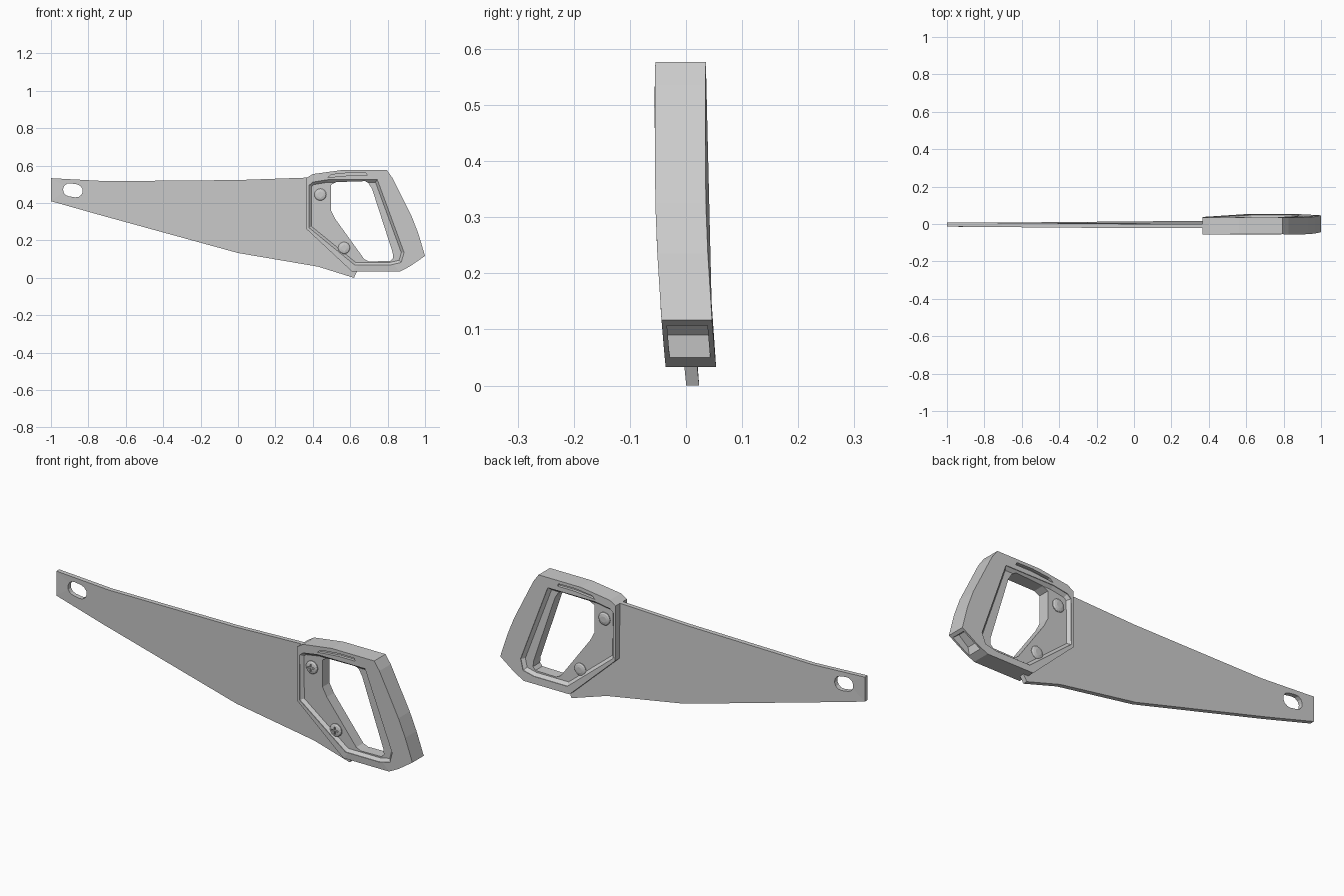
import bpy, bmesh, math
from mathutils import Matrix

if "Cube" in bpy.data.objects:
    bpy.data.objects.remove(bpy.data.objects["Cube"])


def finish(name, bm, helper=False):
    bmesh.ops.recalc_face_normals(bm, faces=bm.faces[:])
    me = bpy.data.meshes.new(name)
    bm.to_mesh(me)
    bm.free()
    ob = bpy.data.objects.new(name, me)
    bpy.context.collection.objects.link(ob)
    ob.hide_render = helper
    return ob


def prism(name, pts, y0, y1, helper=False, inset=0, depth=0):
    """Extrude an x/z outline from y0 to y1, optionally ending in a sloped cap."""
    bm = bmesh.new()
    rings = [[bm.verts.new((x, y, z)) for x, z in pts] for y in (y0, y1)]
    bm.faces.new(rings[0])
    cap = bm.faces.new(rings[1][::-1])
    n = len(pts)
    for i in range(n):
        j = (i + 1) % n
        bm.faces.new((rings[0][i], rings[0][j], rings[1][j], rings[1][i]))
    if inset:
        bmesh.ops.recalc_face_normals(bm, faces=bm.faces[:])
        bmesh.ops.inset_region(bm, faces=[cap], thickness=inset, depth=depth,
                               use_even_offset=True)
    return finish(name, bm, helper)


def cut(ob, cutters):
    for c in cutters:
        m = ob.modifiers.new("cut", 'BOOLEAN')
        m.operation = 'DIFFERENCE'
        m.solver = 'EXACT'
        m.object = c
    bpy.context.view_layer.update()
    dg = bpy.context.evaluated_depsgraph_get()
    me = bpy.data.meshes.new_from_object(ob.evaluated_get(dg))
    ob.modifiers.clear()
    ob.data = me
    for c in cutters:
        bpy.data.objects.remove(c)


def lean(x, z):
    """Slight sideways curve of the whole saw, fading toward the blade tip."""
    return (0.116 * (z - 0.45) ** 2 - 0.0115) * min(1, (x + 1.3) / 1.3)


# Blade with its hanging slot
blade = prism("blade", [
    (-1, .533), (-.706, .517), (0, .523), (.37, .536), (.45, .5), (.45, .25),
    (.637, .035), (.62, 0), (.428, .06), (0, .133), (-.738, .336), (-1, .41)],
    -.0115, .0115)
slot = []
tilt = math.radians(-9)
for side in (0, 1):
    for i in range(7):
        a = math.pi * (side + i / 6) - math.pi / 2
        u = (.018 if side == 0 else -.018) + .035 * math.cos(a)
        v = .035 * math.sin(a)
        slot.append((-.883 + u * math.cos(tilt) - v * math.sin(tilt),
                     .468 + u * math.sin(tilt) + v * math.cos(tilt)))
cut(blade, [prism("slot_cutter", slot, -.1, .1, True)])

# Handle body
H = .045
handle = prism("handle", [
    (.367, .535), (.40, .555), (.561, .577), (.795, .577), (.825, .535),
    (.93, .325), (.965, .235), (1, .117), (.92, .062), (.865, .033),
    (.61, .033), (.367, .26)], -H, H)
hole = [(.497, .497), (.525, .512), (.68, .517), (.697, .507), (.717, .475),
        (.827, .135), (.829, .105), (.815, .09), (.70, .088), (.675, .1),
        (.52, .315), (.497, .36)]
panel = [(.38, .495), (.40, .512), (.48, .525), (.745, .525), (.888, .135),
         (.872, .082), (.81, .068), (.625, .068), (.38, .268)]
groove = [(.48, .537), (.50, .552), (.60, .562), (.685, .561), (.69, .548), (.60, .548)]
pocket = [(.895, .03), (.902, .09), (.95, .135), (.985, .108), (1.01, .06), (.93, 0)]
cutters = [prism("hole_cutter", hole, -.2, .2, True),
           prism("pocket_cutter", pocket, -.036, .036, True)]
for s in (-1, 1):
    cutters.append(prism("panel_cutter", panel, s * .1, s * .042, True, .014, .014))
    cutters.append(prism("groove_cutter", groove, s * .1, s * .03, True))
cut(handle, cutters)

# Lean blade and handle
for ob in (blade, handle):
    for v in ob.data.vertices:
        v.co.y += lean(v.co.x, v.co.z)


# Screws: domed heads on both sides, crossed recess in front
def screw(name, x, z, s):
    bm = bmesh.new()
    prof = [(.032, -.004), (.032, .004), (.027, .009), (.015, .012)]
    rings = []
    for r, h in prof:
        rings.append([bm.verts.new((r * math.cos(k * math.pi / 8), s * h,
                                    r * math.sin(k * math.pi / 8))) for k in range(16)])
    for a, b in zip(rings, rings[1:]):
        for k in range(16):
            j = (k + 1) % 16
            bm.faces.new((a[k], a[j], b[j], b[k]))
    bm.faces.new(rings[0])
    bm.faces.new(rings[-1])
    ob = finish(name, bm)
    if s < 0:
        bars = []
        for a, b in ((.018, .004), (.004, .018)):
            bars.append(prism("cross_cutter", [(-a, -b), (a, -b), (a, b), (-a, b)],
                              -.03, -.006, True))
        cut(ob, bars)
    ob.data.transform(Matrix.Translation((x, s * .028 + lean(x, z), z)))


for label, x, z in (("upper", .44, .445), ("lower", .567, .16)):
    screw(label + "_screw_front", x, z, -1)
    screw(label + "_screw_back", x, z, 1)
